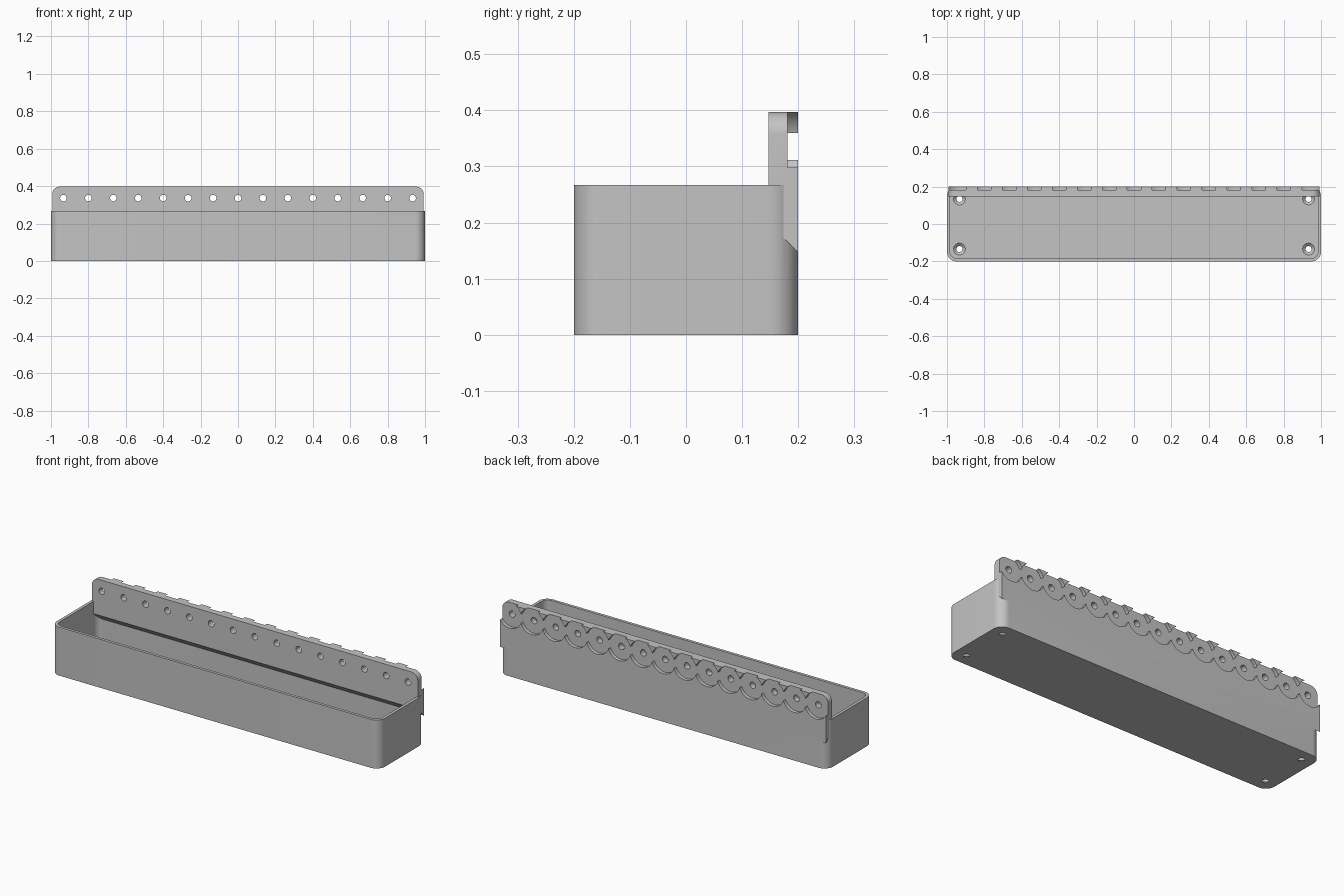
import bpy, bmesh, math
from mathutils import Matrix, Vector

if "Cube" in bpy.data.objects:
    bpy.data.objects.remove(bpy.data.objects["Cube"], do_unlink=True)

grey = bpy.data.materials.new("light grey plastic")
grey.use_nodes = True
grey.diffuse_color = (0.55, 0.55, 0.55, 1)
grey.node_tree.nodes["Principled BSDF"].inputs["Base Color"].default_value = grey.diffuse_color

HOLES, PITCH, HOLE_Z = 15, 2 / 15, 0.336
BACK, RECESS_Y = 0.2, 0.181
WALL, RIM, TOP = 0.016, 0.267, 0.397
BAR_FRONT, BAR_END = 0.147, 0.993


def finish(bm, name):
    bmesh.ops.recalc_face_normals(bm, faces=bm.faces)
    mesh = bpy.data.meshes.new(name)
    bm.to_mesh(mesh)
    bm.free()
    mesh.materials.append(grey)
    obj = bpy.data.objects.new(name, mesh)
    bpy.context.collection.objects.link(obj)
    return obj


def prism(bm, points, offset):
    face = bm.faces.new([bm.verts.new(p) for p in points])
    out = bmesh.ops.extrude_face_region(bm, geom=[face])
    moved = [v for v in out["geom"] if isinstance(v, bmesh.types.BMVert)]
    bmesh.ops.translate(bm, verts=moved, vec=offset)


def rounded_box(name, hx, hy, r, z0, z1):
    points = []
    for i, (sx, sy) in enumerate([(1, 1), (-1, 1), (-1, -1), (1, -1)]):
        for k in range(13):
            a = math.pi / 2 * (i + k / 12)
            points.append((sx * (hx - r) + r * math.cos(a), sy * (hy - r) + r * math.sin(a), z0))
    bm = bmesh.new()
    prism(bm, points, (0, 0, z1 - z0))
    return finish(bm, name)


def cylinder(bm, start, end, r1, r2=None, sides=32):
    start, end = Vector(start), Vector(end)
    turn = (end - start).to_track_quat("Z", "Y").to_matrix().to_4x4()
    bmesh.ops.create_cone(bm, cap_ends=True, segments=sides, radius1=r1, radius2=r1 if r2 is None else r2,
                          depth=(end - start).length, matrix=Matrix.Translation((start + end) / 2) @ turn)


def combine(target, other, operation):
    mod = target.modifiers.new(operation.lower(), "BOOLEAN")
    mod.operation, mod.solver, mod.object = operation, "EXACT", other
    other.hide_render = True
    bpy.ops.object.select_all(action="DESELECT")
    bpy.context.view_layer.objects.active = target
    target.select_set(True)
    bpy.ops.object.modifier_apply(modifier=mod.name)
    bpy.data.objects.remove(other, do_unlink=True)


# Hollow tray with rounded corners
tray = rounded_box("tray_with_mounting_rail", 1, BACK, 0.052, 0, RIM)
combine(tray, rounded_box("tray_cavity", 1 - WALL, BACK - WALL, 0.052 - WALL, WALL, RIM + 0.1), "DIFFERENCE")

# Mounting rail: square ends, sloped underside, rounded top corners
bm = bmesh.new()
slope = BACK - BAR_FRONT
profile = [(BAR_FRONT, TOP), (BAR_FRONT, 0.2), (BACK, 0.2 - slope), (BACK, TOP)]
prism(bm, [(-BAR_END, y, z) for y, z in profile], (2 * BAR_END, 0, 0))
corners = [e for e in bm.edges if all(v.co.z > TOP - 0.01 for v in e.verts)
           and abs(e.verts[0].co.x - e.verts[1].co.x) < 0.01]
bmesh.ops.bevel(bm, geom=corners, offset=0.04, segments=10, profile=0.5, affect="EDGES")
combine(tray, finish(bm, "mounting_rail"), "UNION")

# Overlapping round recesses in the back, cut in two alternating sets
xs = [(i - (HOLES - 1) / 2) * PITCH for i in range(HOLES)]
for start in (0, 1):
    bm = bmesh.new()
    for x in xs[start::2]:
        cylinder(bm, (x, RECESS_Y, HOLE_Z), (x, BACK + 0.05, HOLE_Z), 0.071, sides=48)
    combine(tray, finish(bm, "recess_cutter"), "DIFFERENCE")

# Screw holes through the rail and the floor
floor_holes = [(sx * xs[-1], sy * 0.134) for sx in (-1, 1) for sy in (-1, 1)]
bm = bmesh.new()
for x in xs:
    cylinder(bm, (x, BAR_FRONT - 0.02, HOLE_Z), (x, BACK + 0.02, HOLE_Z), 0.0175)
for x, y in floor_holes:
    cylinder(bm, (x, y, -0.02), (x, y, 0.05), 0.016)
combine(tray, finish(bm, "hole_cutter"), "DIFFERENCE")

# Countersinks in the floor
bm = bmesh.new()
for x, y in floor_holes:
    cylinder(bm, (x, y, 0.002), (x, y, WALL + 0.002), 0.016, 0.034)
combine(tray, finish(bm, "countersink_cutter"), "DIFFERENCE")

bpy.ops.object.shade_smooth_by_angle(angle=math.radians(30))
